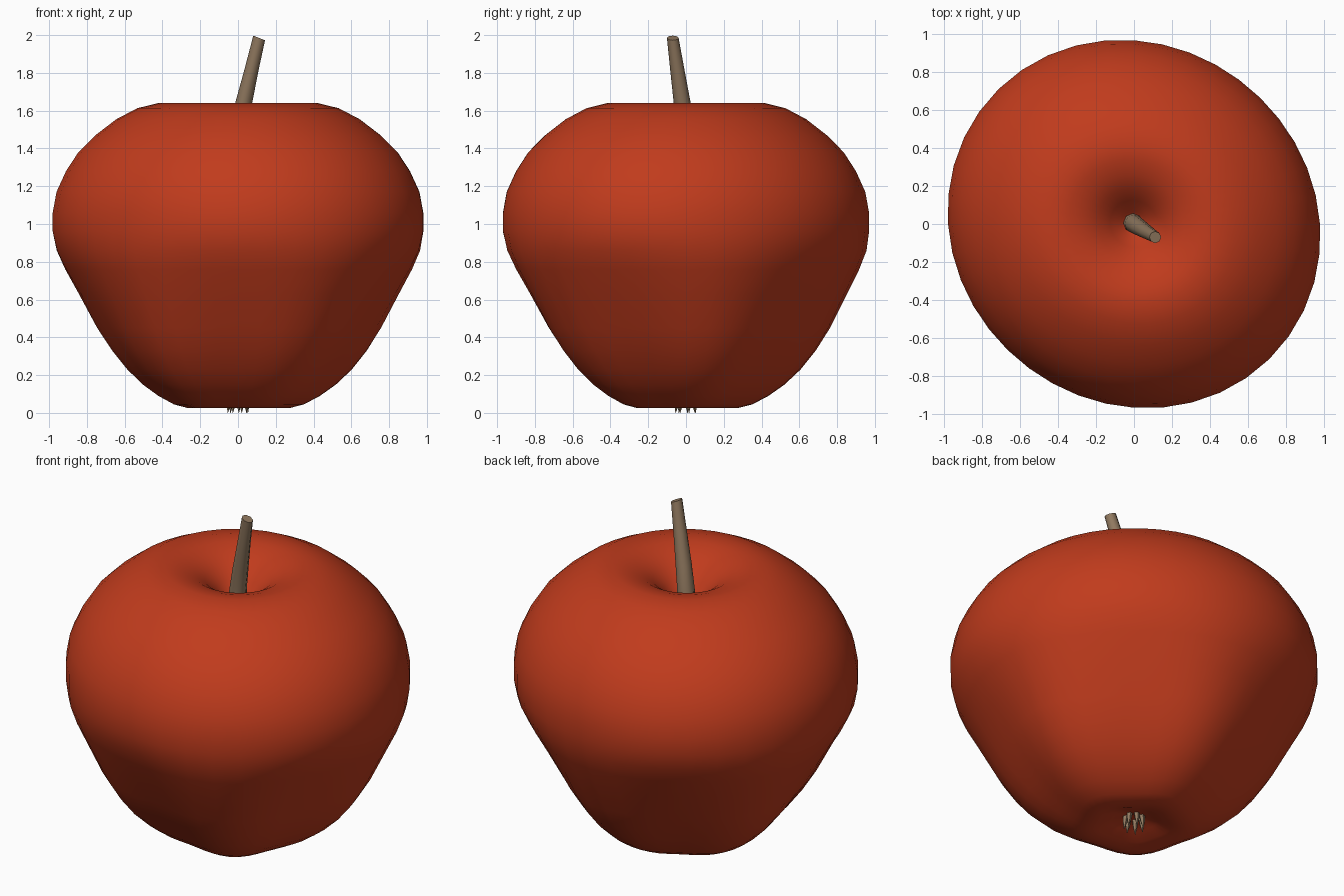
import bpy, bmesh, math
from mathutils import Vector

if "Cube" in bpy.data.objects:
    bpy.data.objects.remove(bpy.data.objects["Cube"], do_unlink=True)


def material(name, colour):
    mat = bpy.data.materials.new(name)
    mat.use_nodes = True
    mat.diffuse_color = (*colour, 1)
    mat.node_tree.nodes["Principled BSDF"].inputs["Base Color"].default_value = (*colour, 1)
    return mat


def finish(name, bm, mat, angle):
    bmesh.ops.recalc_face_normals(bm, faces=bm.faces)
    mesh = bpy.data.meshes.new(name)
    bm.to_mesh(mesh)
    bm.free()
    mesh.materials.append(mat)
    obj = bpy.data.objects.new(name, mesh)
    bpy.context.collection.objects.link(obj)
    bpy.ops.object.select_all(action="DESELECT")
    obj.select_set(True)
    bpy.context.view_layer.objects.active = obj
    bpy.ops.object.shade_smooth_by_angle(angle=math.radians(angle))


def loft(bm, rings):
    """Bridge rings of points and close both ends."""
    loops = [[bm.verts.new(p) for p in ring] for ring in rings]
    for low, high in zip(loops, loops[1:]):
        for i in range(len(low)):
            j = (i + 1) % len(low)
            bm.faces.new((low[i], low[j], high[j], high[i]))
    bm.faces.new(loops[0])
    bm.faces.new(loops[-1])


def ring(centre, radius, sides, swell=lambda a: 1):
    points = []
    for i in range(sides):
        a = math.tau * i / sides
        r = radius * swell(a)
        points.append(Vector(centre) + Vector((r * math.cos(a), r * math.sin(a), 0)))
    return points


def fruit_ring(r, z):
    """Slightly oval around the middle, five soft lobes towards the bottom."""
    low = min(1, max(0, (0.95 - z) / 0.7))

    def swell(a):
        oval = 0.035 * (1 - 0.6 * low) * math.cos(2 * (a - math.radians(140)))
        lobes = low * (0.02 + 0.055 * math.cos(5 * (a - math.radians(12))))
        return 1 + oval + lobes
    return ring((0, 0, z), r, 40, swell)


red = material("apple red", (0.53, 0.044, 0.012))
brown = material("stem brown", (0.28, 0.19, 0.115))

# Fruit: a turned profile with hollows at both ends
profile = [(0.01, 0.085), (0.06, 0.08), (0.12, 0.06), (0.19, 0.035), (0.26, 0.026),
           (0.33, 0.045), (0.41, 0.09), (0.49, 0.15), (0.57, 0.23), (0.65, 0.33),
           (0.73, 0.45), (0.83, 0.63), (0.905, 0.76), (0.953, 0.86), (0.975, 0.96),
           (0.975, 1.06), (0.955, 1.17), (0.905, 1.28), (0.84, 1.38), (0.75, 1.47),
           (0.64, 1.555), (0.53, 1.613), (0.42, 1.64), (0.34, 1.63), (0.26, 1.604),
           (0.19, 1.562), (0.125, 1.5), (0.065, 1.43), (0.01, 1.39)]
bm = bmesh.new()
loft(bm, [fruit_ring(r, z) for r, z in profile])
finish("fruit", bm, red, 60)

# Stem: a tapering, slightly bent stalk
bm = bmesh.new()
path = [(-0.01, 0.01, 1.36, 0.052), (0, 0, 1.5, 0.049), (0.03, -0.02, 1.64, 0.045),
        (0.07, -0.045, 1.81, 0.038), (0.112, -0.07, 1.985, 0.031)]
loft(bm, [ring((x, y, z), r, 8) for x, y, z, r in path])
for v in bm.verts:
    if v.co.z > 1.98:
        v.co.z -= (v.co.x - 0.112) * 0.4
finish("stem", bm, brown, 50)

# Calyx: small dry points in the bottom hollow
bm = bmesh.new()
for i in range(7):
    a = math.tau * i / 7 + 0.3
    d = Vector((math.cos(a), math.sin(a), 0))
    loft(bm, [ring(d * 0.045 + Vector((0, 0, 0.09)), 0.018, 5),
              ring(d * 0.05 + Vector((0, 0, 0.045)), 0.013, 5),
              ring(d * 0.055, 0.001, 5)])
finish("calyx", bm, brown, 30)
